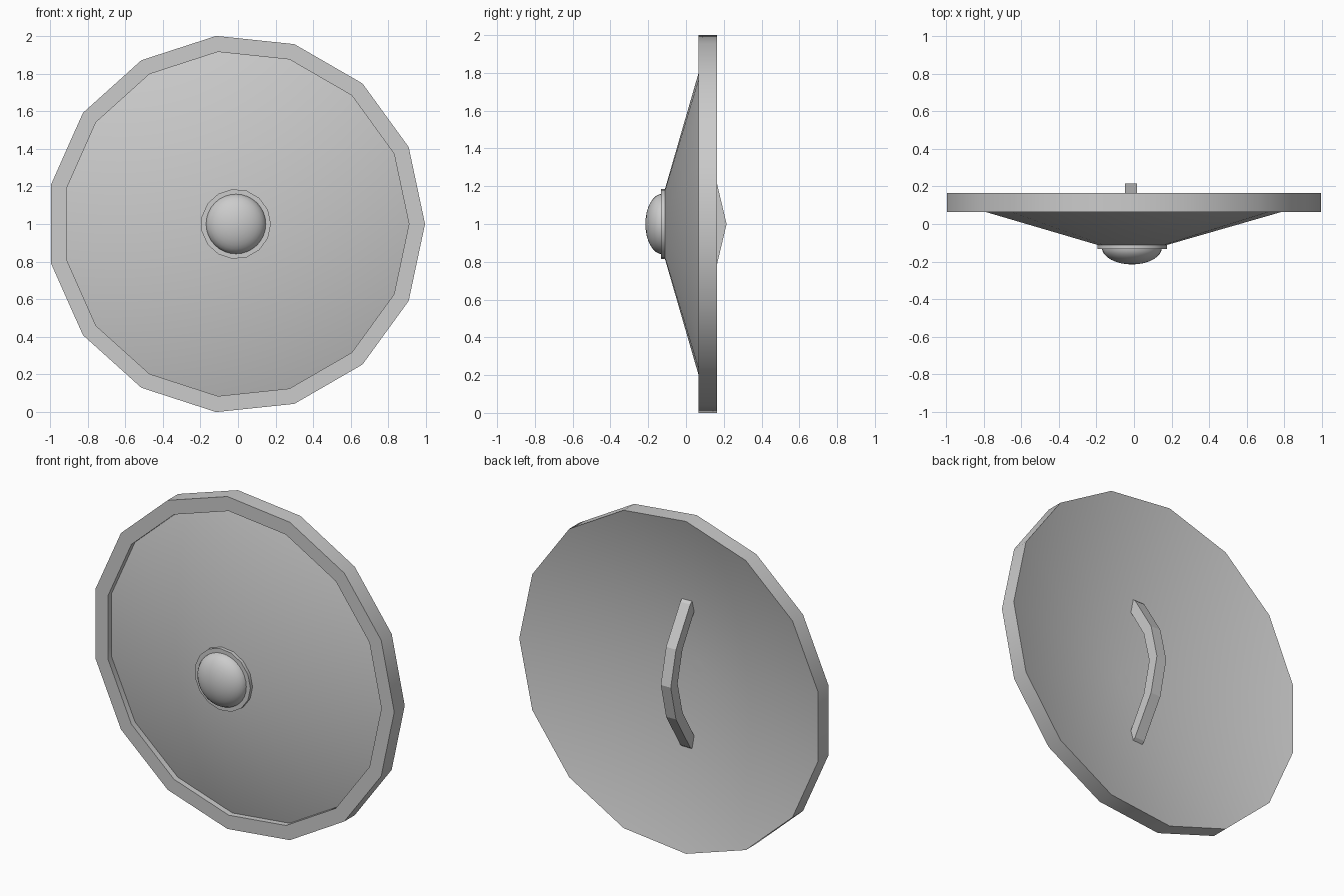
import bpy, bmesh, math

if "Cube" in bpy.data.objects:
    bpy.data.objects.remove(bpy.data.objects["Cube"])

CX, CZ = -0.011, 1.0   # shield axis (runs along y)


def finish(name, bm, angle=30):
    bmesh.ops.recalc_face_normals(bm, faces=bm.faces)
    mesh = bpy.data.meshes.new(name)
    bm.to_mesh(mesh)
    bm.free()
    obj = bpy.data.objects.new(name, mesh)
    bpy.context.collection.objects.link(obj)
    bpy.ops.object.select_all(action='DESELECT')
    obj.select_set(True)
    bpy.context.view_layer.objects.active = obj
    bpy.ops.object.shade_smooth_by_angle(angle=math.radians(angle))
    return obj


def lathe(name, profile, sides):
    """Spin a (radius, y) profile around the shield axis."""
    bm = bmesh.new()
    verts = [bm.verts.new((CX + r, y, CZ)) for r, y in profile]
    edges = [bm.edges.new(p) for p in zip(verts, verts[1:])]
    bmesh.ops.spin(bm, geom=verts + edges, cent=(CX, 0, CZ), axis=(0, 1, 0),
                   angle=math.tau, steps=sides, use_duplicate=False)
    bmesh.ops.remove_doubles(bm, verts=bm.verts, dist=1e-4)
    return finish(name, bm)


# Shield: shallow cone set into a raised rim, hollow back
lathe("shield_body", [(0, -0.165), (0.92, 0.10), (0.92, 0.065), (1.0055, 0.065),
                      (1.0055, 0.165), (0, -0.11)], 15)

# Collar around the boss
lathe("boss_collar", [(0, -0.10), (0.186, -0.10), (0.186, -0.132), (0, -0.132)], 15)

# Domed boss
dome = [(0.16 * math.cos(t), -0.125 - 0.09 * math.sin(t))
        for t in (math.radians(90 * i / 8) for i in range(9))]
dome[-1] = (0, dome[-1][1])
lathe("boss", dome, 32)

# Arched handle strap: (z offset, y) outer and inner outlines, mirrored in z
outer = [(0, 0.215), (0.21, 0.165), (0.43, 0.03), (0.45, 0.005)]
inner = [(0, 0.15), (0.19, 0.103), (0.37, -0.005), (0.39, -0.015)]
bm = bmesh.new()
rings = []
for s in (-1, 1):
    for (zo, yo), (zi, yi) in (list(zip(outer, inner))[::-1] if s < 0
                               else list(zip(outer, inner))[1:]):
        rings.append([bm.verts.new((CX - 0.005 + dx, y, CZ + s * z))
                      for dx, y, z in ((-0.033, yo, zo), (0.033, yo, zo),
                                       (0.033, yi, zi), (-0.033, yi, zi))])
for a, b in zip(rings, rings[1:]):
    for i in range(4):
        j = (i + 1) % 4
        bm.faces.new((a[i], a[j], b[j], b[i]))
bm.faces.new(rings[0])
bm.faces.new(rings[-1])
finish("handle", bm, 10)
